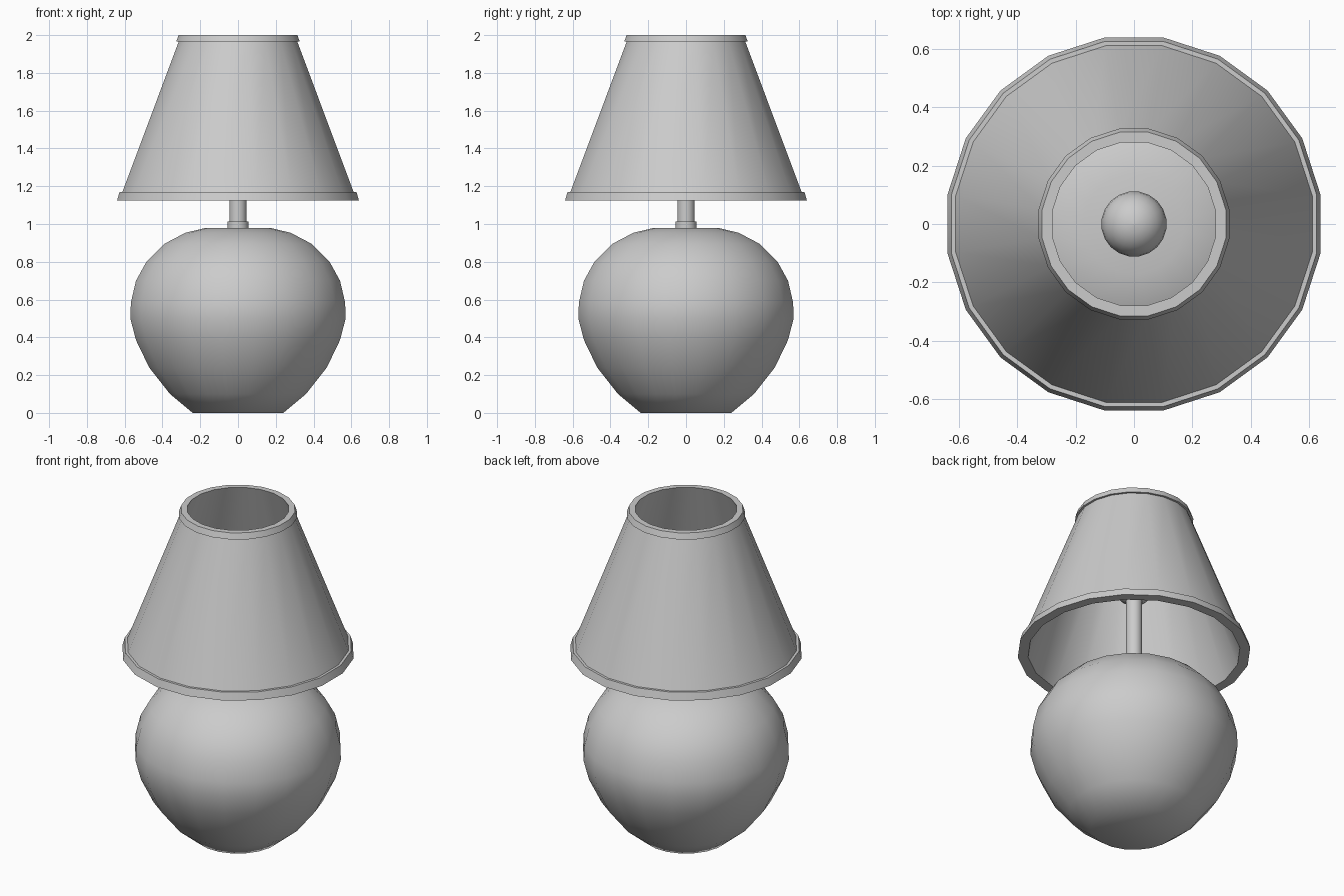
import bpy
import bmesh
from math import cos, sin, pi, radians

cube = bpy.data.objects.get("Cube")
if cube:
    bpy.data.objects.remove(cube, do_unlink=True)

SIDES = 20

grey = bpy.data.materials.new("plain grey")
grey.use_nodes = True
colour = (0.6, 0.6, 0.6, 1)
grey.diffuse_color = colour
grey.node_tree.nodes["Principled BSDF"].inputs["Base Color"].default_value = colour


def lathe(name, profile, closed=False, angle=40):
    """Turn a (radius, height) profile round z, with flats facing the axes."""
    bm = bmesh.new()
    rings = []
    for r, z in profile:
        r /= cos(pi / SIDES)
        rings.append([bm.verts.new((r * cos((i + 0.5) * 2 * pi / SIDES),
                                    r * sin((i + 0.5) * 2 * pi / SIDES), z))
                      for i in range(SIDES)])
    pairs = list(zip(rings, rings[1:]))
    if closed:
        pairs.append((rings[-1], rings[0]))
    else:
        bm.faces.new(rings[0][::-1])
        bm.faces.new(rings[-1])
    for low, high in pairs:
        for i in range(SIDES):
            j = (i + 1) % SIDES
            bm.faces.new((low[i], low[j], high[j], high[i]))
    bmesh.ops.recalc_face_normals(bm, faces=bm.faces)
    mesh = bpy.data.meshes.new(name)
    bm.to_mesh(mesh)
    bm.free()
    mesh.materials.append(grey)
    obj = bpy.data.objects.new(name, mesh)
    bpy.context.collection.objects.link(obj)
    bpy.ops.object.select_all(action='DESELECT')
    obj.select_set(True)
    bpy.context.view_layer.objects.active = obj
    bpy.ops.object.shade_smooth_by_angle(angle=radians(angle))
    return obj


# Round body with a flat foot and flat top
lathe("round_body", [
    (0.24, 0), (0.36, 0.10), (0.47, 0.24), (0.54, 0.385), (0.57, 0.50),
    (0.567, 0.585), (0.54, 0.70), (0.485, 0.80), (0.39, 0.895),
    (0.28, 0.953), (0.17, 0.98)], angle=80)

# Collar and stem
lathe("collar", [(0.055, 0.96), (0.055, 1.012)])
lathe("stem", [(0.045, 0.96), (0.045, 1.47)])

# Bulb
lathe("bulb", [(0.11 * sin(a * pi / 12) + 0.001, 1.55 - 0.11 * cos(a * pi / 12))
               for a in range(13)], angle=80)

# Hollow tapered shade with a trim band at each end
lathe("lamp_shade", [
    (0.64, 1.125), (0.627, 1.17), (0.612, 1.17), (0.314, 1.965),
    (0.327, 1.965), (0.315, 2.0), (0.28, 2.0), (0.583, 1.125)], closed=True)
